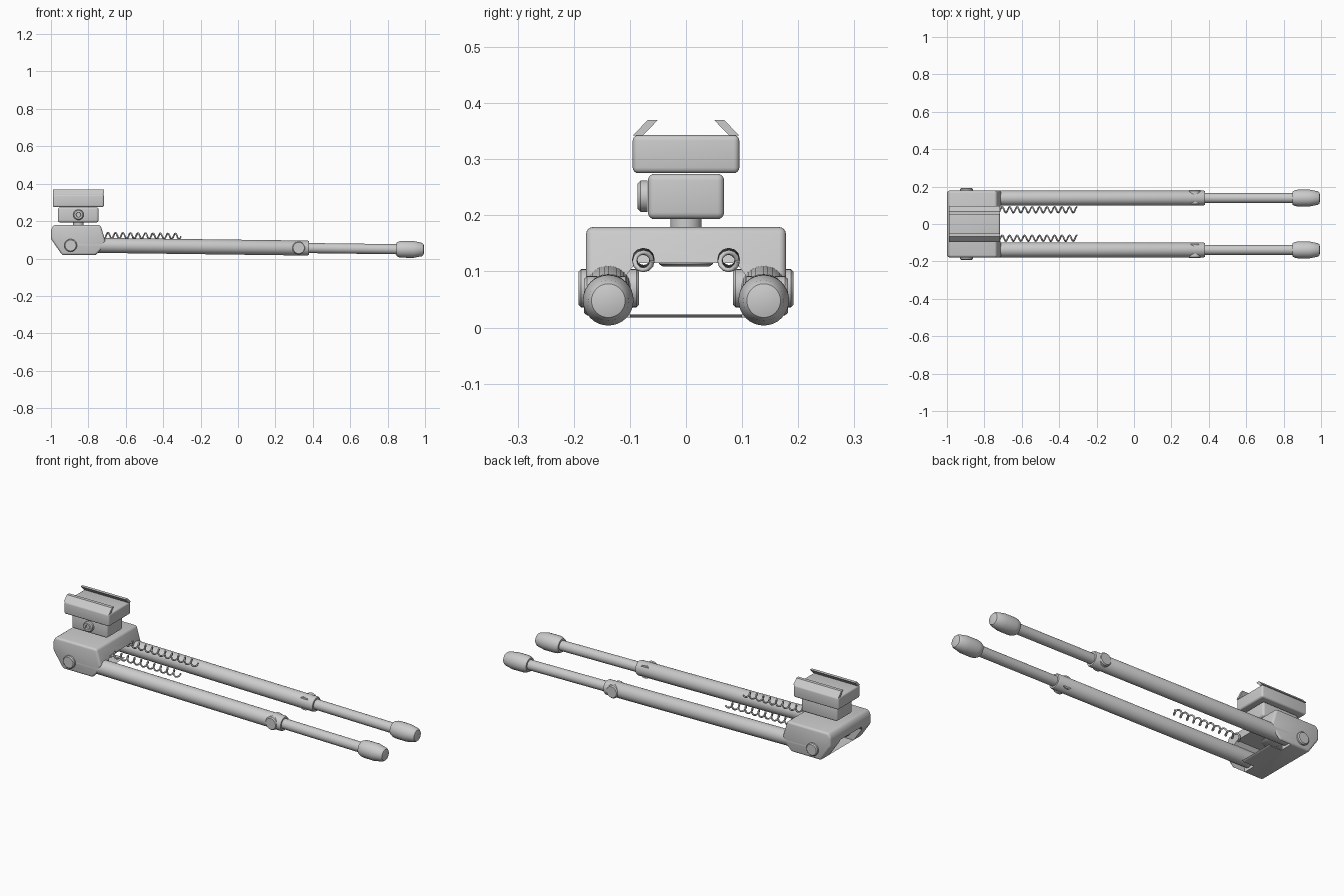
import bpy, bmesh, math
from mathutils import Vector

if "Cube" in bpy.data.objects:
    bpy.data.objects.remove(bpy.data.objects["Cube"])


def finish(name, bm, angle=35):
    bmesh.ops.recalc_face_normals(bm, faces=bm.faces)
    me = bpy.data.meshes.new(name)
    bm.to_mesh(me)
    bm.free()
    ob = bpy.data.objects.new(name, me)
    bpy.context.collection.objects.link(ob)
    smooth(ob, angle)
    return ob


def smooth(ob, angle=35):
    bpy.ops.object.select_all(action='DESELECT')
    ob.select_set(True)
    bpy.context.view_layer.objects.active = ob
    bpy.ops.object.shade_smooth_by_angle(angle=math.radians(angle))


def lathe(name, profile, origin, axis, n=32):
    """Turn (distance, radius) points around an axis, with capped ends."""
    bm = bmesh.new()
    q = Vector(axis).to_track_quat('Z', 'Y')
    rings = []
    for t, r in profile:
        rings.append([bm.verts.new(Vector(origin) + q @ Vector(
            (r * math.cos(2 * math.pi * i / n), r * math.sin(2 * math.pi * i / n), t)))
            for i in range(n)])
    for a, b in zip(rings, rings[1:]):
        for i in range(n):
            bm.faces.new((a[i], a[(i + 1) % n], b[(i + 1) % n], b[i]))
    bm.faces.new(rings[0])
    bm.faces.new(rings[-1])
    return finish(name, bm)


def prism(name, pts, a, b, axis, bevel=0, segs=4):
    """Extrude a profile: axis 'y' takes (x, z) points, axis 'x' takes (y, z)."""
    bm = bmesh.new()
    make = (lambda p, d: (p[0], d, p[1])) if axis == 'y' else (lambda p, d: (d, p[0], p[1]))
    f = bm.faces.new([bm.verts.new(make(p, a)) for p in pts])
    move = Vector(make((0, 0), b - a))
    new = bmesh.ops.extrude_face_region(bm, geom=[f])['geom']
    bmesh.ops.translate(bm, vec=move, verts=[v for v in new if isinstance(v, bmesh.types.BMVert)])
    if not any(g == f for g in bm.faces):
        bm.faces.new([v for v in bm.verts][:len(pts)])
    bmesh.ops.recalc_face_normals(bm, faces=bm.faces)
    if bevel:
        bmesh.ops.bevel(bm, geom=bm.edges[:], offset=bevel, segments=segs,
                        profile=0.5, affect='EDGES', clamp_overlap=True)
    return finish(name, bm)


def rect(u0, u1, v0, v1):
    return [(u0, v0), (u1, v0), (u1, v1), (u0, v1)]


def cut(ob, cutters):
    for c in cutters:
        m = ob.modifiers.new("cut", 'BOOLEAN')
        m.operation, m.solver, m.object = 'DIFFERENCE', 'EXACT', c
    dg = bpy.context.evaluated_depsgraph_get()
    me = bpy.data.meshes.new_from_object(ob.evaluated_get(dg))
    ob.modifiers.clear()
    ob.data = me
    for c in cutters:
        bpy.data.objects.remove(c)
    smooth(ob)


# Hinge housing with a central tunnel and leg slots underneath
housing = prism("hinge_housing",
                [(-1, .105), (-.94, .018), (-.76, .018), (-.735, .045), (-.708, .09),
                 (-.735, .179), (-.985, .179), (-1, .155)], -.178, .178, 'y', .012)
tunnel = prism("tunnel_cutter", [(-.105, .023), (.105, .023), (.105, .095), (.09, .115),
                                 (-.09, .115), (-.105, .095)], -1.2, -.5, 'x')
slots = [prism("slot_cutter", rect(min(s * .1, s * .17), max(s * .1, s * .17), -.1, .07),
               -.83, -.5, 'x') for s in (-1, 1)]
cut(housing, [tunnel] + slots)

# Swivel stem and its retaining bolt
lathe("swivel_stem", [(0, .028), (.05, .028)], (-.853, 0, .16), (0, 0, 1))
lathe("stem_bolt", [(0, .042), (.004, .048), (.02, .048)], (-.853, 0, .109), (0, 0, 1))

# Clamp block, upper plate and angled rail lips
prism("clamp_block", rect(-.068, .068, .193, .274), -.963, -.746, 'x', .012)
prism("rail_plate", rect(-.095, .095, .275, .343), -.99, -.717, 'x', .01)
for s in (-1, 1):
    prism("rail_lip", [(s * .095, .342), (s * .068, .37), (s * .05, .37), (s * .077, .342)],
          -.99, -.717, 'x')

# Clamp knob with a socket
lathe("clamp_knob", [(0, .028), (.012, .028), (.017, .023), (.017, .013), (.008, .012)],
      (-.853, -.069, .234), (0, -1, 0))


def leg_z(x):
    return .072 - .0128 * (x + .895)


tilt = Vector((1, 0, -.0128))
for s in (-1, 1):
    y = s * .1385

    def at(x):
        return (x, y, leg_z(x))

    # Telescoping leg: outer tube, inner tube, rubber foot
    lathe("outer_leg", [(0, .036), (.005, .04), (1.272, .04), (1.28, .036), (1.28, .026)],
          at(-.9), tilt)
    lathe("inner_leg", [(0, .027), (.62, .027)], at(.3), tilt)
    lathe("foot", [(0, .028), (0, .036), (.015, .043), (.03, .045), (.09, .045),
                   (.135, .036), (.143, .03), (.147, .015)], at(.848), tilt)

    # Leg lock button and hinge pin
    lathe("lock_button", [(0, .035), (.068, .035), (.074, .03)],
          (.325, s * .108, leg_z(.325)), (0, s, 0))
    lathe("hinge_pin", [(0, .03), (.004, .034), (.103, .034), (.108, .029)],
          (-.895, s * .084, .07), (0, s, 0))

    # Tension spring
    cu = bpy.data.curves.new("spring", 'CURVE')
    cu.dimensions = '3D'
    cu.bevel_depth = .0045
    cu.bevel_resolution = 1
    cu.use_fill_caps = True
    turns, per = 11, 12
    sp = cu.splines.new('POLY')
    sp.points.add(turns * per)
    for i, p in enumerate(sp.points):
        a = 2 * math.pi * i / per
        p.co = (-.745 + .44 * i / (turns * per), s * .076 + .0155 * math.cos(a),
                .123 - .005 * i / (turns * per) + .0155 * math.sin(a), 1)
    spring = bpy.data.objects.new("spring", cu)
    bpy.context.collection.objects.link(spring)
